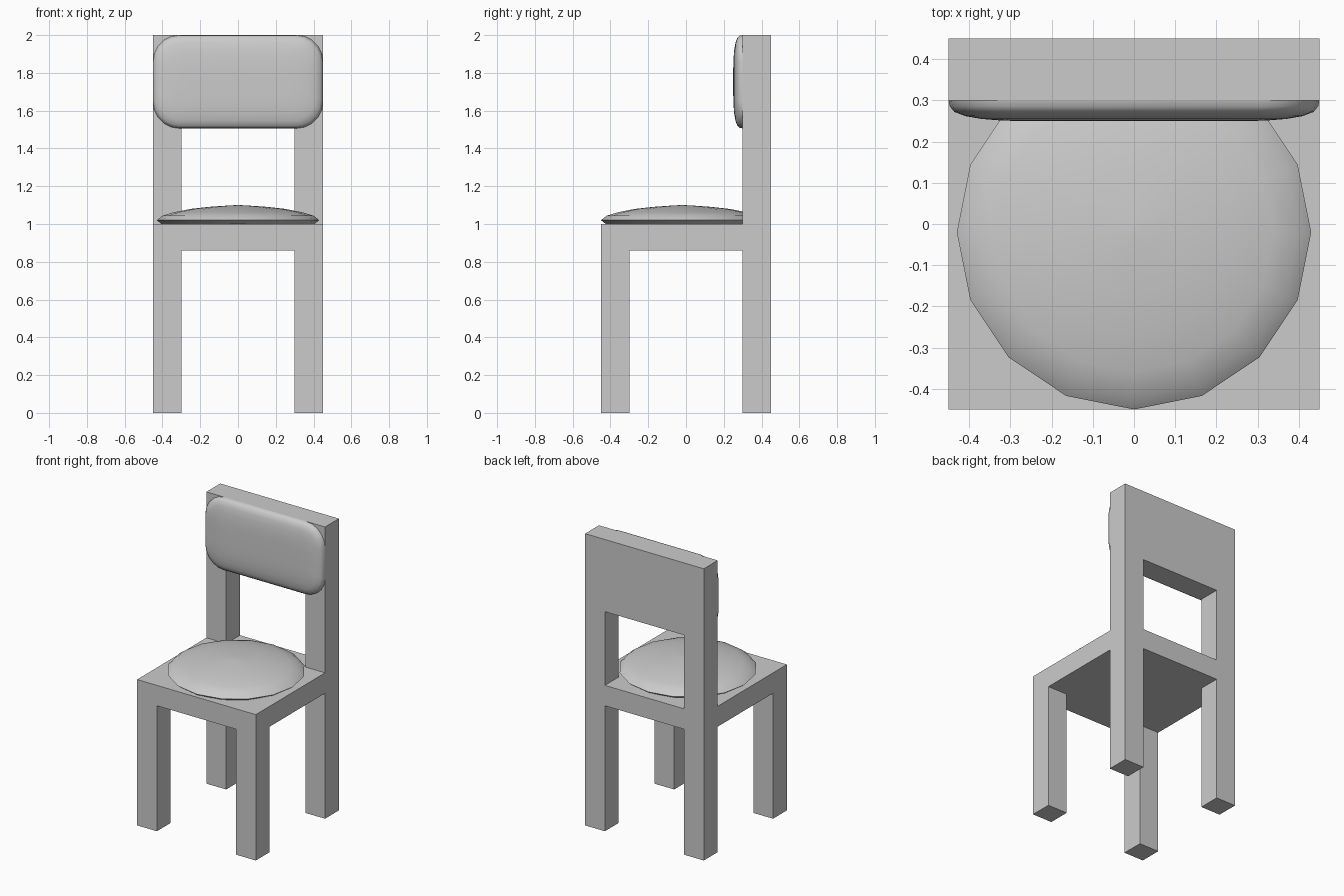
import bpy, bmesh
from math import sin, cos, pi, radians

if "Cube" in bpy.data.objects:
    bpy.data.objects.remove(bpy.data.objects["Cube"])


def finish(bm, name, smooth=None):
    bmesh.ops.recalc_face_normals(bm, faces=bm.faces)
    mesh = bpy.data.meshes.new(name)
    bm.to_mesh(mesh)
    bm.free()
    obj = bpy.data.objects.new(name, mesh)
    bpy.context.collection.objects.link(obj)
    if smooth:
        bpy.ops.object.select_all(action='DESELECT')
        obj.select_set(True)
        bpy.context.view_layer.objects.active = obj
        bpy.ops.object.shade_smooth_by_angle(angle=radians(smooth))
    return obj


def loft(name, rings, smooth):
    """Skin a stack of closed rings and cap both ends."""
    bm = bmesh.new()
    loops = [[bm.verts.new(p) for p in ring] for ring in rings]
    for a, b in zip(loops, loops[1:]):
        for i in range(len(a)):
            j = (i + 1) % len(a)
            bm.faces.new((a[i], a[j], b[j], b[i]))
    bm.faces.new(loops[0])
    bm.faces.new(loops[-1])
    return finish(bm, name, smooth)


# Frame: one continuous solid made from a coarse grid of filled cells
XS = YS = [-0.45, -0.30, 0.30, 0.45]
ZS = [0.0, 0.86, 1.0, 1.505, 2.0]


def filled(i, j, k):
    if not (0 <= i < 3 and 0 <= j < 3 and 0 <= k < 4):
        return False
    legs = i != 1 and j != 1
    posts = i != 1 and j == 2
    return (legs, True, posts, j == 2)[k]


bm = bmesh.new()
corners = {}


def corner(key):
    if key not in corners:
        corners[key] = bm.verts.new((XS[key[0]], YS[key[1]], ZS[key[2]]))
    return corners[key]


cells = [(i, j, k) for i in range(3) for j in range(3) for k in range(4)]
for cell in (c for c in cells if filled(*c)):
    for axis in range(3):
        for side in (0, 1):
            near = list(cell)
            near[axis] += 2 * side - 1
            if filled(*near):
                continue
            quad = []
            for u, v in ((0, 0), (1, 0), (1, 1), (0, 1)):
                key = list(cell)
                key[axis] += side
                key[(axis + 1) % 3] += u
                key[(axis + 2) % 3] += v
                quad.append(corner(tuple(key)))
            bm.faces.new(quad)
bmesh.ops.recalc_face_normals(bm, faces=bm.faces)
bmesh.ops.dissolve_limit(bm, angle_limit=radians(1), verts=bm.verts, edges=bm.edges)
finish(bm, "chair_frame")

# Round 16-sided seat cushion
profile = [(0.405, 1.0), (0.43, 1.02), (0.40, 1.044), (0.34, 1.062),
           (0.25, 1.08), (0.15, 1.091), (0.05, 1.098), (0.01, 1.10)]
loft("seat_cushion",
     [[(r * sin(a * pi / 8), -0.02 - r * cos(a * pi / 8), z) for a in range(16)]
      for r, z in profile], 50)


# Padded back cushion with rounded corners
def rounded_rect(y, inset, radius=0.14, steps=5):
    hx, hz = 0.45 - inset, 0.247 - inset
    radius = max(radius - inset * 0.5, 0.05)
    ring = []
    for q in range(4):
        sx = (1, -1, -1, 1)[q]
        sz = (1, 1, -1, -1)[q]
        for s in range(steps + 1):
            a = (q + s / steps) * pi / 2
            ring.append((sx * (hx - radius) + radius * cos(a), y,
                         1.753 + sz * (hz - radius) + radius * sin(a)))
    return ring


layers = [(0.30, 0.0), (0.285, 0.003), (0.272, 0.014), (0.262, 0.04),
          (0.255, 0.08), (0.251, 0.13), (0.25, 0.18)]
loft("back_cushion", [rounded_rect(y, inset) for y, inset in layers], 50)
